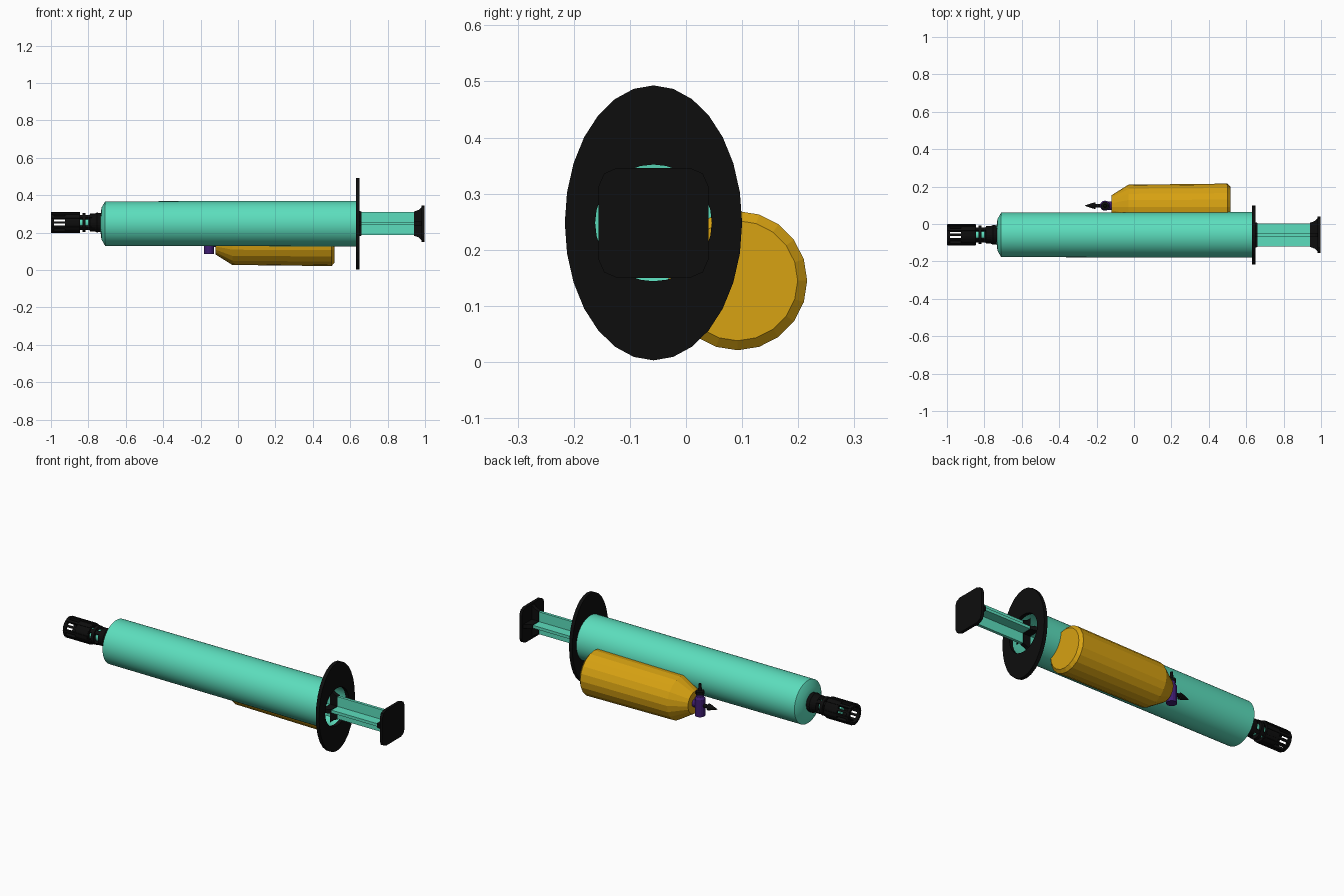
import bpy, bmesh, math
from mathutils import Matrix, Vector

if "Cube" in bpy.data.objects:
    bpy.data.objects.remove(bpy.data.objects["Cube"])

CY, CZ = -0.058, 0.248      # syringe axis
VY, VZ = 0.092, 0.145       # bottle axis


def material(name, rgb):
    m = bpy.data.materials.new(name)
    m.diffuse_color = (*rgb, 1)
    m.use_nodes = True
    m.node_tree.nodes["Principled BSDF"].inputs["Base Color"].default_value = m.diffuse_color
    return m


TEAL = material("teal", (0.107, 0.73, 0.51))
BLACK = material("black", (0.004, 0.004, 0.004))
AMBER = material("amber", (0.68, 0.36, 0.006))
PURPLE = material("purple", (0.05, 0.012, 0.17))


def finish(name, bm, mat, smooth=False):
    bmesh.ops.remove_doubles(bm, verts=bm.verts, dist=1e-5)
    bmesh.ops.recalc_face_normals(bm, faces=bm.faces)
    me = bpy.data.meshes.new(name)
    bm.to_mesh(me)
    bm.free()
    ob = bpy.data.objects.new(name, me)
    bpy.context.collection.objects.link(ob)
    me.materials.append(mat)
    if smooth:
        bpy.ops.object.select_all(action='DESELECT')
        ob.select_set(True)
        bpy.context.view_layer.objects.active = ob
        bpy.ops.object.shade_smooth_by_angle(angle=math.radians(30))
    return ob


def lathe(name, prof, origin, mat, n=32, smooth=False, closed=False,
          axis='X', sy=1.0, sz=1.0):
    """Revolve (along, radius) points around an axis through origin."""
    bm = bmesh.new()
    rings = []
    for a, r in prof:
        ring = []
        for i in range(n):
            t = 2 * math.pi * i / n
            u, v = r * math.cos(t) * sy, r * math.sin(t) * sz
            p = Vector((a, u, v) if axis == 'X' else (u, v, a))
            ring.append(bm.verts.new(p + Vector(origin)))
        rings.append(ring)
    pairs = list(zip(rings, rings[1:]))
    if closed:
        pairs.append((rings[-1], rings[0]))
    for a, b in pairs:
        for i in range(n):
            j = (i + 1) % n
            bm.faces.new((a[i], a[j], b[j], b[i]))
    if not closed:
        bm.faces.new(rings[0])
        bm.faces.new(rings[-1])
    return finish(name, bm, mat, smooth)


def prism(bm, pts, t, place):
    """Extrude a 2D outline by thickness t, centred; place maps (a, b, c)."""
    lo, hi = ([bm.verts.new(place(a, b, s * t / 2)) for a, b in pts] for s in (-1, 1))
    bm.faces.new(lo)
    bm.faces.new(hi)
    for i in range(len(pts)):
        j = (i + 1) % len(pts)
        bm.faces.new((lo[i], lo[j], hi[j], hi[i]))


AX = (0, CY, CZ)
in_xz = lambda a, b, c: (a, CY + c, CZ + b)
in_xy = lambda a, b, c: (a, CY + b, CZ + c)
in_yz = lambda a, b, c: (c, CY + a, CZ + b)

# Hollow barrel, open at the plunger end
lathe("barrel", [(-0.735, 0.045), (-0.73, 0.085), (-0.71, 0.119), (0.635, 0.122),
                 (0.635, 0.106), (-0.68, 0.104), (-0.69, 0.03)],
      AX, TEAL, 48, smooth=True)

# Oval finger flange with a round hole
bm = bmesh.new()
N = 28
loops = []
for x, ry, rz in ((0.63, 0.158, 0.245), (0.65, 0.158, 0.245),
                  (0.65, 0.104, 0.104), (0.63, 0.104, 0.104)):
    loops.append([bm.verts.new((x, CY + ry * math.cos(2 * math.pi * i / N),
                                CZ + rz * math.sin(2 * math.pi * i / N))) for i in range(N)])
for k in range(4):
    a, b = loops[k], loops[(k + 1) % 4]
    for i in range(N):
        j = (i + 1) % N
        bm.faces.new((a[i], a[j], b[j], b[i]))
finish("finger_flange", bm, BLACK)

# Plunger rod with a cross section of two blades
bm = bmesh.new()
blade = [(0.45, -0.062), (0.97, -0.062), (0.97, 0.062), (0.45, 0.062)]
prism(bm, blade, 0.016, in_xz)
prism(bm, blade, 0.016, in_xy)
finish("plunger_rod", bm, TEAL)

# Flared webs at the thumb plate and at the barrel mouth
bm = bmesh.new()
for xa, xb in ((0.94, 0.985), (0.66, 0.615)):
    d = xb - xa
    web = [(xa, 0.064), (xa + d * 0.6, 0.074), (xb, 0.092),
           (xb, -0.092), (xa + d * 0.6, -0.074), (xa, -0.064)]
    prism(bm, web, 0.022, in_xz)
    prism(bm, web, 0.022, in_xy)
finish("plunger_webs", bm, BLACK)

# Thumb plate, square with rounded-off corners
bm = bmesh.new()
w, c, m = 0.098, 0.065, 0.088
corner = [(w, c), (m, m), (c, w)]
outline = []
for k in range(4):
    rot = Matrix.Rotation(k * math.pi / 2, 2)
    outline += [tuple(rot @ Vector(p)) for p in corner]
prism(bm, outline, 0.016, lambda a, b, t: (0.99 + t, CY + a, CZ + b))
finish("thumb_plate", bm, BLACK)

# Nozzle inside the tip
TIP = (0, CY, CZ + 0.006)
lathe("nozzle", [(-0.92, 0.02), (-0.84, 0.03), (-0.72, 0.036)], TIP, TEAL, 20, smooth=True)


def band(name, x0, x1, ro, ri):
    lathe(name, [(x0, ri), (x0, ro), (x1, ro), (x1, ri)], TIP, BLACK, 24, closed=True)


# Tip rings and collar
band("tip_end_ring", -1.0, -0.983, 0.055, 0.042)
band("tip_sleeve", -0.925, -0.845, 0.055, 0.042)
band("tip_ring", -0.832, -0.815, 0.05, 0.028)
lathe("tip_collar", [(-0.80, 0.03), (-0.79, 0.047), (-0.765, 0.047), (-0.755, 0.053),
                     (-0.73, 0.05)], TIP, BLACK, 24)

# Ribs around the tip
bm = bmesh.new()
for k in range(12):
    rot = Matrix.Rotation(k * math.pi / 6, 3, 'X')
    prism(bm, [(-0.998, 0.043), (-0.848, 0.043), (-0.848, 0.057), (-0.998, 0.057)], 0.013,
          lambda a, b, t: rot @ Vector((a, t, b)) + Vector(TIP))
finish("tip_ribs", bm, BLACK)

# Small links joining the sleeve to the collar
bm = bmesh.new()
for k in range(4):
    rot = Matrix.Rotation(k * math.pi / 2 + math.pi / 4, 3, 'X')
    prism(bm, [(-0.85, 0.034), (-0.78, 0.034), (-0.78, 0.046), (-0.85, 0.046)], 0.02,
          lambda a, b, t: rot @ Vector((a, t, b)) + Vector(TIP))
finish("tip_links", bm, BLACK)

# Low-poly side bottle
lathe("side_bottle", [(-0.12, 0.062), (-0.03, 0.118), (0.50, 0.124), (0.515, 0.107)],
      (0, VY, VZ), AMBER, 20)

# Valve body with collars, spout on top and needle forward
V = (-0.155, VY + 0.006, VZ)
lathe("valve_body", [(-0.06, 0.027), (0.035, 0.027), (0.045, 0.02), (0.06, 0.02)],
      V, PURPLE, 16, axis='Z')
lathe("valve_neck", [(0.0, 0.022), (0.04, 0.022)], V, PURPLE, 12)
lathe("valve_spout", [(0.058, 0.022), (0.075, 0.022), (0.078, 0.01), (0.115, 0.007)],
      V, BLACK, 12, axis='Z')
lathe("valve_needle", [(-0.02, 0.01), (-0.05, 0.01), (-0.052, 0.018), (-0.065, 0.015),
                       (-0.107, 0.001)], V, BLACK, 12)
